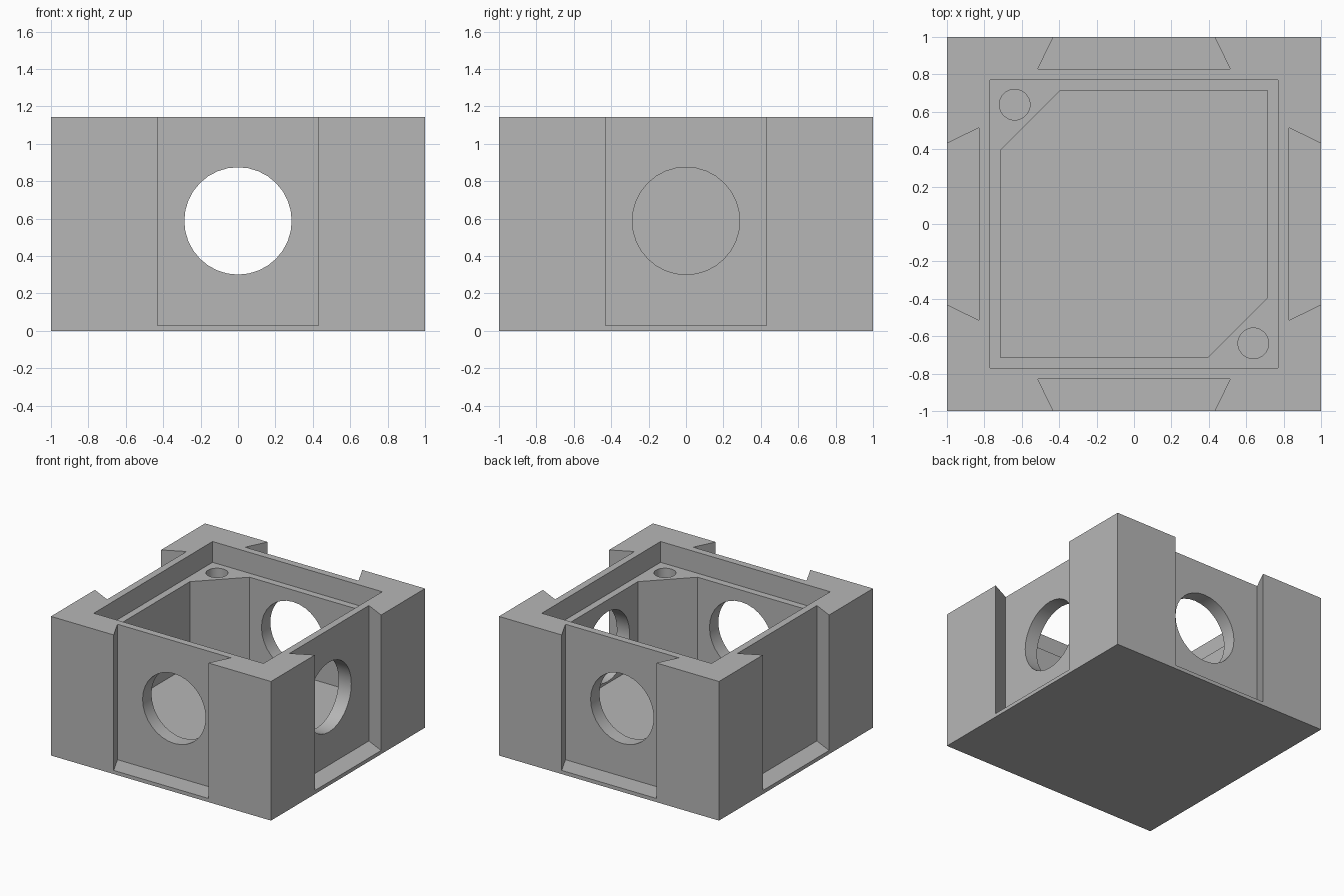
import bpy, bmesh, math
from mathutils import Matrix

if "Cube" in bpy.data.objects:
    bpy.data.objects.remove(bpy.data.objects["Cube"])

HEIGHT = 1.143
ABOVE = HEIGHT + 0.2      # cutters overshoot the top
SHELF = HEIGHT - 0.171    # ledge where the lid would sit
FLOOR = 0.286
CAVITY = 0.714
CHAMFER = 0.395
BOSS = 0.638

grey = bpy.data.materials.new("light grey")
grey.use_nodes = True
colour = (0.47, 0.47, 0.47, 1)
grey.diffuse_color = colour
grey.node_tree.nodes["Principled BSDF"].inputs["Base Color"].default_value = colour


def prism(name, outline, z0, z1, turn=Matrix()):
    """Extrude a flat outline from z0 to z1, then transform it."""
    bm = bmesh.new()
    face = bm.faces.new([bm.verts.new((x, y, z0)) for x, y in outline])
    top = bmesh.ops.extrude_face_region(bm, geom=[face])["geom"]
    bmesh.ops.translate(bm, vec=(0, 0, z1 - z0),
                        verts=[v for v in top if isinstance(v, bmesh.types.BMVert)])
    bm.transform(turn)
    bmesh.ops.recalc_face_normals(bm, faces=bm.faces)
    mesh = bpy.data.meshes.new(name)
    bm.to_mesh(mesh)
    bm.free()
    mesh.materials.append(grey)
    obj = bpy.data.objects.new(name, mesh)
    bpy.context.collection.objects.link(obj)
    return obj


def square(r):
    return [(-r, -r), (r, -r), (r, r), (-r, r)]


def circle(r, n, cx=0, cy=0):
    return [(cx + r * math.cos(math.tau * i / n), cy + r * math.sin(math.tau * i / n))
            for i in range(n)]


housing = prism("housing", square(1), 0, HEIGHT)

# Lid recess and main cavity, with two corners left solid for the screws
cavity = [(-CAVITY, -CAVITY), (CHAMFER, -CAVITY), (CAVITY, -CHAMFER),
          (CAVITY, CAVITY), (-CHAMFER, CAVITY), (-CAVITY, CHAMFER)]
cutters = [prism("lid_recess", square(0.771), SHELF, ABOVE),
           prism("cavity_cutter", cavity, FLOOR, ABOVE)]

# Screw holes in the solid corners
for side in (-1, 1):
    cutters.append(prism("screw_hole", circle(0.082, 32, side * BOSS, -side * BOSS),
                         0.5, ABOVE))

# Dovetail slot and round port on each of the four sides
slot = [(-0.387, -1.086), (0.387, -1.086), (0.515, -0.829), (-0.515, -0.829)]
for i in range(4):
    turn = Matrix.Rotation(i * math.pi / 2, 4, "Z")
    cutters.append(prism("dovetail_slot", slot, 0.03, ABOVE, turn))
    port = turn @ Matrix.Translation((0, 0, 0.588)) @ Matrix.Rotation(math.pi / 2, 4, "X")
    cutters.append(prism("port_cutter", circle(0.287, 32), 0.6, 1.2, port))

# Cut everything out of the housing
bpy.ops.object.select_all(action="DESELECT")
bpy.context.view_layer.objects.active = housing
housing.select_set(True)
for cutter in cutters:
    cutter.hide_render = True
    cut = housing.modifiers.new(cutter.name, "BOOLEAN")
    cut.operation = "DIFFERENCE"
    cut.solver = "EXACT"
    cut.object = cutter
    bpy.ops.object.modifier_apply(modifier=cut.name)
    bpy.data.objects.remove(cutter)

bpy.ops.object.shade_smooth_by_angle(angle=math.radians(30))
